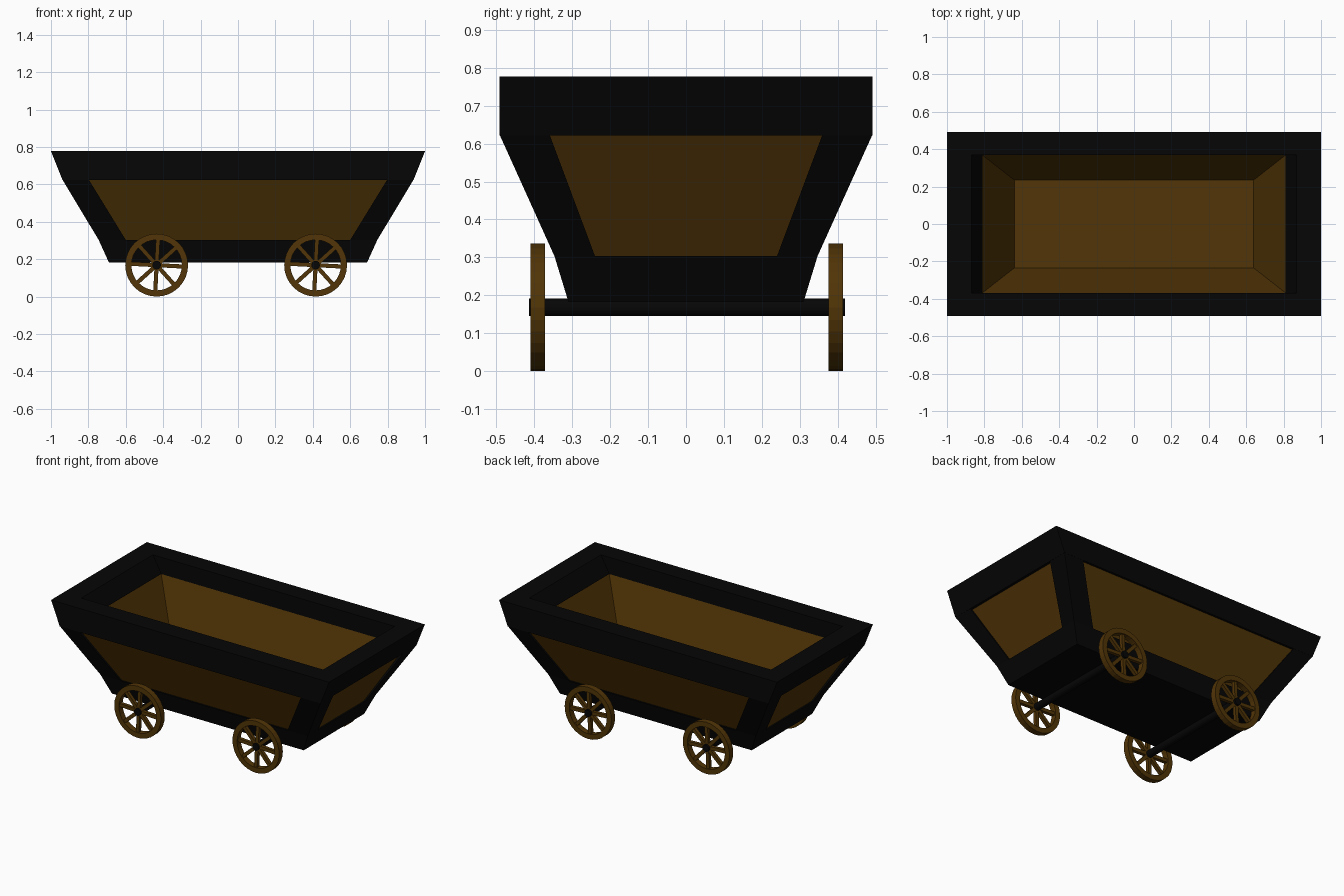
import bpy, bmesh, math
from mathutils import Matrix, Vector

if "Cube" in bpy.data.objects:
    bpy.data.objects.remove(bpy.data.objects["Cube"])


def material(name, rgb):
    m = bpy.data.materials.new(name)
    m.diffuse_color = (*rgb, 1)
    m.use_nodes = True
    m.node_tree.nodes["Principled BSDF"].inputs["Base Color"].default_value = m.diffuse_color
    return m


BROWN = material("brown wood", (0.083, 0.035, 0.002))
BLACK = material("black iron", (0.0018, 0.0018, 0.0018))


def finish(bm, name, mat):
    bmesh.ops.recalc_face_normals(bm, faces=bm.faces[:])
    me = bpy.data.meshes.new(name)
    bm.to_mesh(me)
    bm.free()
    me.materials.append(mat)
    ob = bpy.data.objects.new(name, me)
    bpy.context.collection.objects.link(ob)
    return ob


def loft(name, mat, loops, closed=False):
    """Skin a list of point loops; cap the ends or join last to first."""
    bm = bmesh.new()
    rows = [[bm.verts.new(p) for p in loop] for loop in loops]
    n = len(rows[0])
    pairs = list(zip(rows, rows[1:]))
    if closed:
        pairs.append((rows[-1], rows[0]))
    else:
        bm.faces.new(rows[0])
        bm.faces.new(rows[-1])
    for a, b in pairs:
        for i in range(n):
            j = (i + 1) % n
            bm.faces.new((a[i], a[j], b[j], b[i]))
    return finish(bm, name, mat)


def rect(x, y, z):
    return [(-x, -y, z), (x, -y, z), (x, y, z), (-x, y, z)]


def circle(r, y, n=32):
    return [(r * math.cos(2 * math.pi * i / n), y, r * math.sin(2 * math.pi * i / n))
            for i in range(n)]


# Base, trough and top rim
loft("base", BLACK, [rect(0.69, 0.31, 0.182), rect(0.745, 0.347, 0.303)])
loft("trough", BROWN, [rect(0.64, 0.235, 0.312), rect(0.81, 0.368, 0.668),
                       rect(0.84, 0.40, 0.668), rect(0.84, 0.40, 0.63),
                       rect(0.926, 0.481, 0.63), rect(0.733, 0.336, 0.30)])
loft("top_rim", BLACK, [rect(1.0, 0.492, 0.777), rect(0.938, 0.492, 0.622),
                        rect(0.815, 0.372, 0.622), rect(0.81, 0.368, 0.67),
                        rect(0.87, 0.368, 0.777)], closed=True)

# Slanted corner posts
for sx in (-1, 1):
    for sy in (-1, 1):
        def corner(x0, x1, y0, y1, z):
            return [(sx * x, sy * y, z) for x, y in
                    ((x0, y0), (x1, y0), (x1, y1), (x0, y1))]
        loft("corner_post", BLACK, [corner(0.60, 0.745, 0.24, 0.347, 0.303),
                                    corner(0.797, 0.938, 0.36, 0.492, 0.624)])

# Axles and wheels
R, T = 0.168, 0.019


def wheel(x, y):
    spot = Vector((x, y, R))
    parts = [loft("wheel_rim", BROWN, [circle(R, -T), circle(R, T),
                                       circle(R - 0.033, T), circle(R - 0.033, -T)], closed=True)]
    # Eight spokes
    bm = bmesh.new()
    for i in range(8):
        m = (Matrix.Rotation(math.radians(45 * i + 3), 4, 'Y')
             @ Matrix.Translation((0.08, 0, 0)) @ Matrix.Diagonal((0.13, 0.022, 0.022, 1)))
        bmesh.ops.create_cube(bm, size=1, matrix=m)
    parts.append(finish(bm, "wheel_spokes", BROWN))
    for p in parts:
        p.location = spot


for x in (-0.435, 0.415):
    axle = loft("axle", BLACK, [circle(0.023, -0.417, 16), circle(0.023, 0.417, 16)])
    axle.location = (x, 0.003, R)
    for y in (-0.391, 0.395):
        wheel(x, y)
